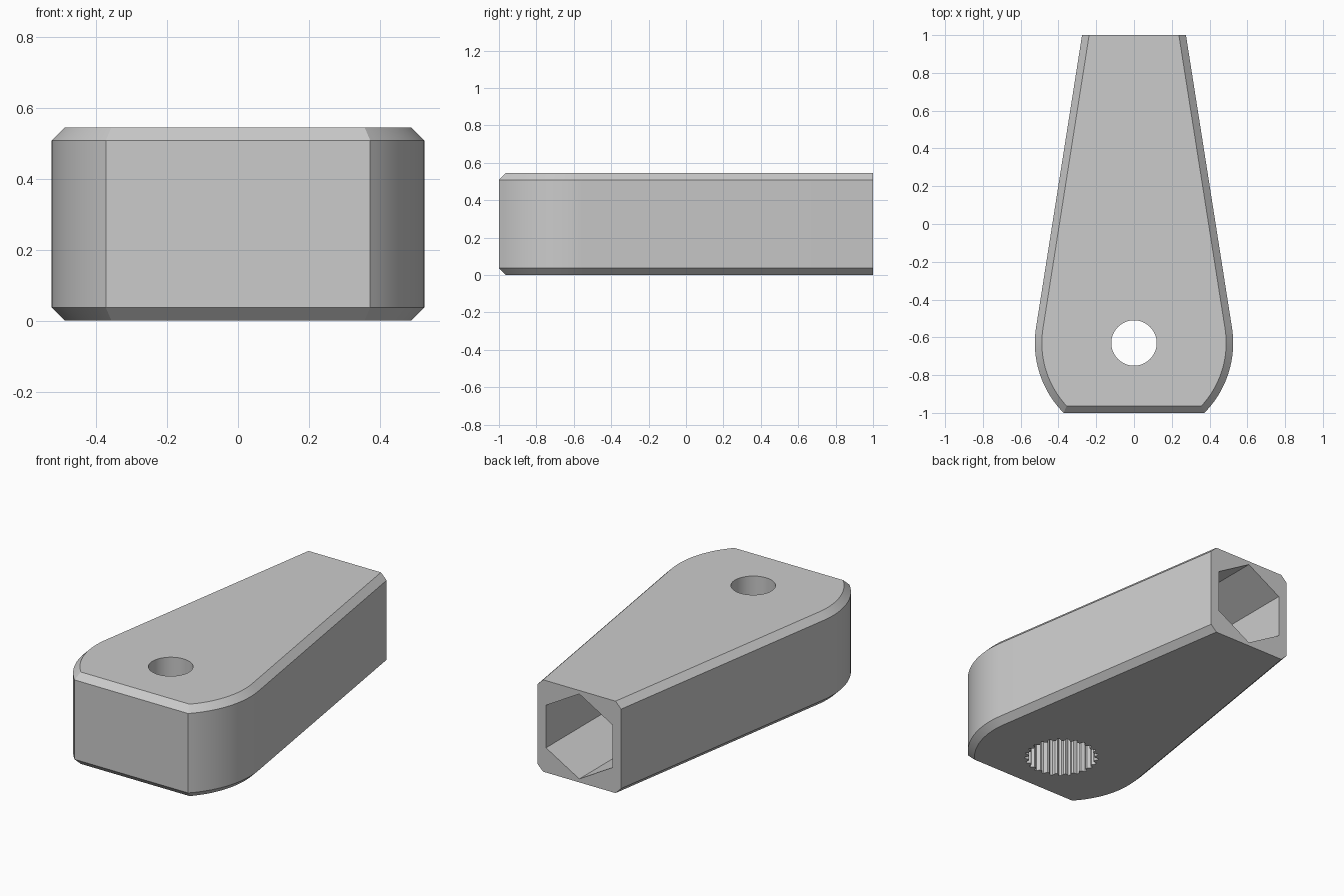
import bpy, bmesh
from math import sin, cos, pi, asin, radians, sqrt, atan2, acos, hypot
from mathutils import Matrix

if "Cube" in bpy.data.objects:
    bpy.data.objects.remove(bpy.data.objects["Cube"])

HEIGHT, CHAMFER = 0.545, 0.037
HUB_Y, HUB_R = -0.63, 0.525
BACK_X = 0.275

grey = bpy.data.materials.new("plain grey")
grey.use_nodes = True
colour = (0.6, 0.6, 0.6, 1)
grey.diffuse_color = colour
grey.node_tree.nodes["Principled BSDF"].inputs["Base Color"].default_value = colour


def loft(name, rings):
    """Solid through a stack of matching rings, capped at both ends."""
    bm = bmesh.new()
    loops = [[bm.verts.new(p) for p in ring] for ring in rings]
    for low, high in zip(loops, loops[1:]):
        for i in range(len(low)):
            j = (i + 1) % len(low)
            bm.faces.new((low[i], low[j], high[j], high[i]))
    bm.faces.new(loops[0])
    bm.faces.new(loops[-1])
    bmesh.ops.recalc_face_normals(bm, faces=bm.faces)
    mesh = bpy.data.meshes.new(name)
    bm.to_mesh(mesh)
    bm.free()
    obj = bpy.data.objects.new(name, mesh)
    bpy.context.collection.objects.link(obj)
    mesh.materials.append(grey)
    return obj


def outline(inset, z, steps=24):
    """Tapered outline tangent to the round hub, cut flat at the front."""
    length = 1 - HUB_Y
    tangent = atan2(length, BACK_X) - acos(HUB_R / hypot(length, BACK_X))
    r = HUB_R - inset
    front = asin((-1 + inset - HUB_Y) / r)
    right = [((r - length * sin(tangent)) / cos(tangent), 1)]
    for i in range(steps + 1):
        a = tangent + (front - tangent) * i / steps
        right.append((r * cos(a), HUB_Y + r * sin(a)))
    left = [(-x, y) for x, y in reversed(right)]
    return [(x, y, z) for x, y in right + left]


def prism(name, radii, low, high, turn=0.0):
    """Upright prism whose corner radii are listed around the circle."""
    n = len(radii)
    return loft(name, [[(r * cos(turn + 2 * pi * i / n), r * sin(turn + 2 * pi * i / n), z)
                        for i, r in enumerate(radii)] for z in (low, high)])


# Tapered body with chamfered top and bottom rims
body = loft("body", [outline(CHAMFER, 0), outline(0, CHAMFER),
                     outline(0, HEIGHT - CHAMFER), outline(CHAMFER, HEIGHT)])

# Screw hole, toothed pocket underneath, hexagonal socket in the back
hole = prism("screw_hole_cutter", [0.12] * 64, -0.1, HEIGHT + 0.1)
teeth = prism("toothed_pocket_cutter", [0.205, 0.205, 0.185, 0.185] * 25, -0.1, 0.28)
for cutter in (hole, teeth):
    cutter.data.transform(Matrix.Translation((0, HUB_Y, 0)))
socket = prism("hex_socket_cutter", [0.252] * 6, -0.1, 0.9, pi / 2)
socket.data.transform(Matrix.Translation((0, 1, HEIGHT / 2)) @ Matrix.Rotation(pi / 2, 4, "X"))

bpy.context.view_layer.objects.active = body
body.select_set(True)
for cutter in (teeth, hole, socket):
    cutter.hide_render = True
    cut = body.modifiers.new(cutter.name, "BOOLEAN")
    cut.operation, cut.solver, cut.object = "DIFFERENCE", "EXACT", cutter
    bpy.ops.object.modifier_apply(modifier=cut.name)
    bpy.data.objects.remove(cutter)

bpy.ops.object.shade_smooth_by_angle(angle=radians(25))
